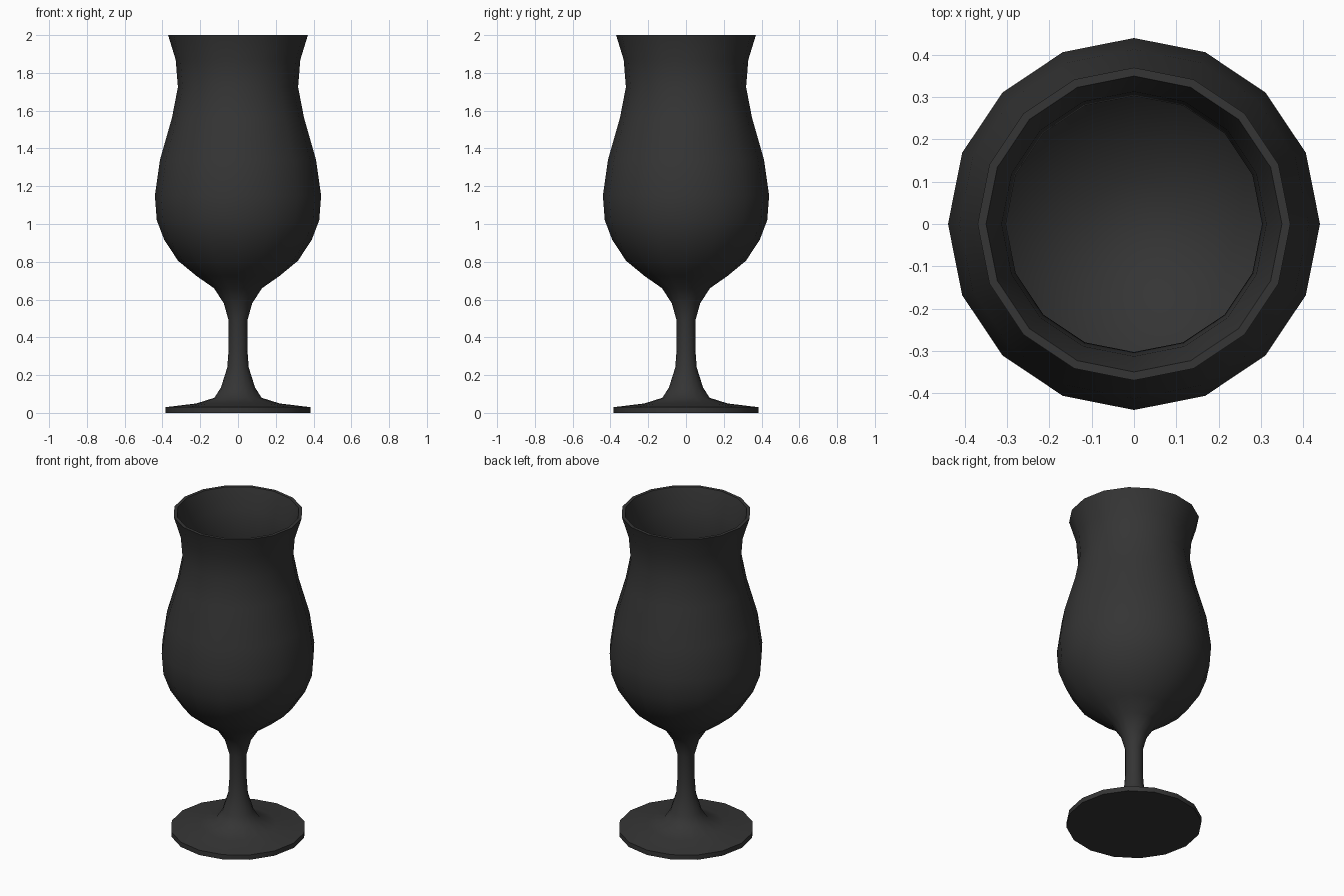
import bpy, bmesh, math

if "Cube" in bpy.data.objects:
    bpy.data.objects.remove(bpy.data.objects["Cube"])

SIDES = 16

# Half profile (radius, height): base, stem, outer bowl
outer = [(0, 0), (0.385, 0), (0.385, 0.03), (0.22, 0.05), (0.125, 0.08),
         (0.09, 0.135), (0.057, 0.24), (0.05, 0.33), (0.05, 0.49),
         (0.075, 0.58), (0.127, 0.66), (0.22, 0.725), (0.317, 0.805),
         (0.39, 0.915), (0.43, 1.02), (0.44, 1.15), (0.413, 1.34),
         (0.35, 1.56), (0.318, 1.725), (0.33, 1.87), (0.37, 2.0)]
# Rim and inner bowl, down to the bottom centre
inner = [(0.35, 2.0), (0.313, 1.87), (0.303, 1.725), (0.334, 1.56),
         (0.396, 1.34), (0.422, 1.15), (0.413, 1.03), (0.374, 0.925),
         (0.306, 0.825), (0.21, 0.745), (0.11, 0.69), (0, 0.67)]


def lathe(name, profile, material):
    """Revolve a profile around z into a smooth object."""
    bm = bmesh.new()
    verts = [bm.verts.new((r, 0, z)) for r, z in profile]
    edges = [bm.edges.new(pair) for pair in zip(verts, verts[1:])]
    bmesh.ops.spin(bm, geom=verts + edges, cent=(0, 0, 0), axis=(0, 0, 1),
                   angle=math.tau, steps=SIDES, use_duplicate=False)
    bmesh.ops.remove_doubles(bm, verts=bm.verts[:], dist=0.0005)
    bmesh.ops.recalc_face_normals(bm, faces=bm.faces[:])
    mesh = bpy.data.meshes.new(name)
    bm.to_mesh(mesh)
    bm.free()
    mesh.materials.append(material)
    obj = bpy.data.objects.new(name, mesh)
    bpy.context.collection.objects.link(obj)
    bpy.context.view_layer.objects.active = obj
    obj.select_set(True)
    bpy.ops.object.shade_smooth_by_angle(angle=math.radians(50))
    return obj


# Dark finish
dark = bpy.data.materials.new("dark_glass")
dark.diffuse_color = (0.035, 0.035, 0.035, 1)
dark.use_nodes = True
dark.node_tree.nodes["Principled BSDF"].inputs["Base Color"].default_value = dark.diffuse_color

# Stemmed glass
lathe("stemmed_glass", outer + inner, dark)
